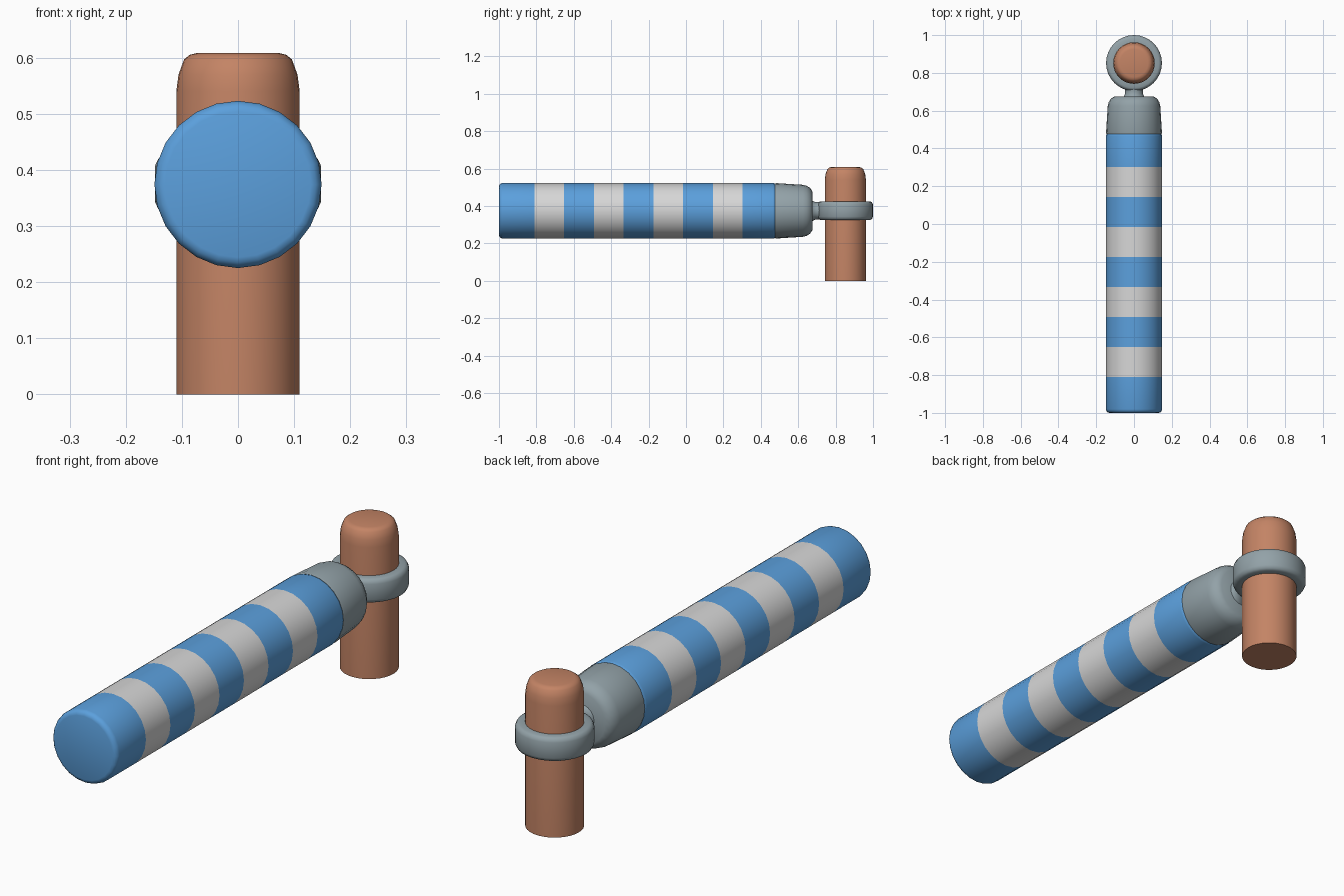
import bpy, bmesh, math
from mathutils import Matrix, Vector

if "Cube" in bpy.data.objects:
    bpy.data.objects.remove(bpy.data.objects["Cube"], do_unlink=True)


def material(name, rgb):
    m = bpy.data.materials.new(name)
    m.use_nodes = True
    m.diffuse_color = (*rgb, 1)
    bsdf = m.node_tree.nodes["Principled BSDF"]
    bsdf.inputs["Base Color"].default_value = (*rgb, 1)
    bsdf.inputs["Roughness"].default_value = 0.6
    return m


blue = material("blue paint", (0.105, 0.35, 0.72))
white = material("pale grey paint", (0.68, 0.68, 0.68))
metal = material("grey metal", (0.29, 0.36, 0.39))
copper = material("copper brown", (0.55, 0.23, 0.13))


def lathe(name, profile, matrix, mats, sides=24, loop=False, pick=None):
    """Spin (radius, height) points around local z; cap the ends unless looped."""
    bm = bmesh.new()
    rings = []
    for r, h in profile:
        angles = [2 * math.pi * i / sides for i in range(sides)]
        rings.append([bm.verts.new((r * math.cos(a), r * math.sin(a), h)) for a in angles])
    pairs = list(zip(rings, rings[1:]))
    if loop:
        pairs.append((rings[-1], rings[0]))
    else:
        bm.faces.new(rings[0])
        bm.faces.new(rings[-1])
    for a, b in pairs:
        for i in range(sides):
            j = (i + 1) % sides
            bm.faces.new((a[i], a[j], b[j], b[i]))
    bmesh.ops.recalc_face_normals(bm, faces=bm.faces)
    if pick:
        for f in bm.faces:
            f.material_index = pick(f.calc_center_median().z)
    bm.transform(matrix)
    mesh = bpy.data.meshes.new(name)
    bm.to_mesh(mesh)
    bm.free()
    for m in mats:
        mesh.materials.append(m)
    obj = bpy.data.objects.new(name, mesh)
    bpy.context.collection.objects.link(obj)
    bpy.ops.object.select_all(action="DESELECT")
    obj.select_set(True)
    bpy.context.view_layer.objects.active = obj
    bpy.ops.object.shade_smooth_by_angle(angle=math.radians(40))
    return obj


upright = Matrix.Translation((0, 0.852, 0))
# local z points along +y at the arm's height
along = Matrix.Translation((0, 0, 0.374)) @ Matrix.Rotation(-math.pi / 2, 4, "X")

# Pivot post with rounded top
lathe("pivot_post",
      [(0.11, 0), (0.11, 0.54), (0.106, 0.57), (0.096, 0.597), (0.086, 0.605), (0.074, 0.608)],
      upright, [copper], sides=32)

# Collar ring around the post
lathe("collar_ring",
      [(0.108, 0.325), (0.132, 0.325), (0.142, 0.33), (0.148, 0.343), (0.148, 0.407),
       (0.142, 0.42), (0.132, 0.425), (0.108, 0.425)],
      upright, [metal], sides=32, loop=True)

# Striped arm
first, step, count = -0.81, 0.159, 8
cuts = [first + i * step for i in range(count)]


def stripe(y):
    return sum(y > c for c in cuts) % 2


R = 0.149
ends = [(0.13, 0), (0.139, 0.003), (0.146, 0.01), (R, 0.02)]
profile = [(r, -1 + d) for r, d in ends] + [(R, c) for c in cuts]
profile += [(r, 0.485 - d) for r, d in reversed(ends)]
lathe("striped_arm", profile, along, [blue, white], pick=stripe)

# Tapered end cap and the neck joining it to the collar
lathe("end_cap",
      [(0.146, 0.476), (0.148, 0.484), (0.139, 0.625), (0.134, 0.645), (0.122, 0.664), (0.104, 0.675)],
      along, [metal])
lathe("neck", [(0.06, 0.665), (0.053, 0.678), (0.047, 0.69), (0.047, 0.705), (0.049, 0.735)],
      along, [metal])
